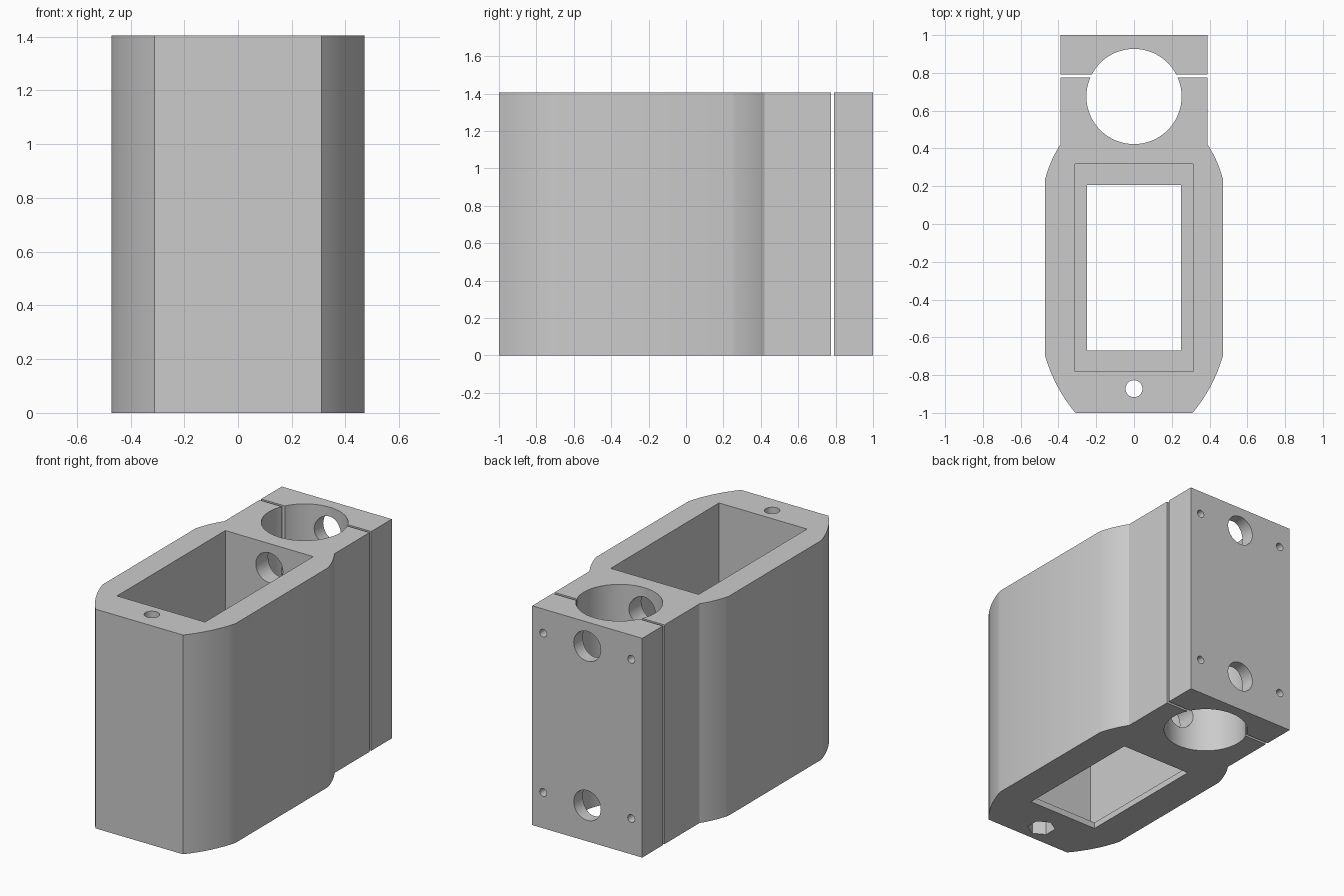
import bpy, bmesh, math
from mathutils import Vector, Matrix

HEIGHT = 1.405

old = bpy.data.objects.get("Cube")
if old:
    bpy.data.objects.remove(old, do_unlink=True)

grey = bpy.data.materials.new("plain grey")
grey.use_nodes = True
grey.diffuse_color = (0.6, 0.6, 0.6, 1)
grey.node_tree.nodes["Principled BSDF"].inputs["Base Color"].default_value = (0.6, 0.6, 0.6, 1)


def prism(name, points, z0, z1):
    """Extrude a flat outline from z0 to z1."""
    bm = bmesh.new()
    face = bm.faces.new([bm.verts.new((x, y, z0)) for x, y in points])
    top = bmesh.ops.extrude_face_region(bm, geom=[face])["geom"]
    moved = [v for v in top if isinstance(v, bmesh.types.BMVert)]
    bmesh.ops.translate(bm, verts=moved, vec=(0, 0, z1 - z0))
    bmesh.ops.recalc_face_normals(bm, faces=bm.faces)
    mesh = bpy.data.meshes.new(name)
    bm.to_mesh(mesh)
    bm.free()
    mesh.materials.append(grey)
    obj = bpy.data.objects.new(name, mesh)
    bpy.context.collection.objects.link(obj)
    return obj


def rectangle(x, y0, y1):
    return [(-x, y0), (x, y0), (x, y1), (-x, y1)]


def circle(radius, sides, cx=0, cy=0, turn=0):
    steps = [turn + 2 * math.pi * i / sides for i in range(sides)]
    return [(cx + radius * math.cos(a), cy + radius * math.sin(a)) for a in steps]


def bowed(a, b, bulge, steps=8):
    """Shallow curve from a to b, bowed to the right of travel."""
    a, b = Vector(a), Vector(b)
    side = Vector((b.y - a.y, a.x - b.x)).normalized()
    return [tuple(a.lerp(b, t) + side * bulge * 4 * t * (1 - t))
            for t in (i / steps for i in range(steps + 1))]


def cut(target, cutter):
    bpy.context.view_layer.objects.active = target
    mod = target.modifiers.new("cut", "BOOLEAN")
    mod.operation = "DIFFERENCE"
    mod.solver = "EXACT"
    mod.object = cutter
    bpy.ops.object.modifier_apply(modifier=mod.name)
    bpy.data.objects.remove(cutter, do_unlink=True)


def cut_back_hole(target, x, z, radius, y0, y1):
    """Round hole running along y."""
    drill = prism("drill", circle(radius, 32), y0, y1)
    drill.data.transform(Matrix.Translation((x, 0, z)) @ Matrix.Rotation(-math.pi / 2, 4, "X"))
    cut(target, drill)


# Main body and separate clamp plate
right_side = (bowed((0.31, -1), (0.47, -0.70), 0.018)
              + bowed((0.47, 0.24), (0.39, 0.42), 0.008) + [(0.39, 0.775)])
outline = right_side + [(-x, y) for x, y in reversed(right_side)]
body = prism("main_body", outline, 0, HEIGHT)
plate = prism("clamp_plate", rectangle(0.39, 0.792, 1), 0, HEIGHT)

# Deep pocket with a thin ledge around the bottom opening
cut(body, prism("pocket", rectangle(0.312, -0.78, 0.317), 0.04, HEIGHT + 0.1))
cut(body, prism("opening", rectangle(0.25, -0.67, 0.207), -0.1, 0.2))

# Front screw hole with a hexagonal nut recess underneath
cut(body, prism("screw_hole", circle(0.045, 32, 0, -0.872), -0.1, HEIGHT + 0.1))
cut(body, prism("nut_recess", circle(0.085, 6, 0, -0.872, math.pi / 2), -0.1, 0.1))

for part in (body, plate):
    # Tube bore shared by the clamp halves
    cut(part, prism("bore", circle(0.252, 96, 0, 0.675), -0.1, HEIGHT + 0.1))
    # Large centre holes and small corner screw holes
    for z in (0.23, 1.25):
        cut_back_hole(part, 0, z, 0.096, 0.2, 1.1)
        for x in (-0.312, 0.312):
            cut_back_hole(part, x, z, 0.025, 0.55, 1.1)

# Smooth curves, crisp edges
bpy.ops.object.select_all(action="DESELECT")
for part in (body, plate):
    part.select_set(True)
bpy.context.view_layer.objects.active = body
bpy.ops.object.shade_smooth_by_angle(angle=math.radians(30))
